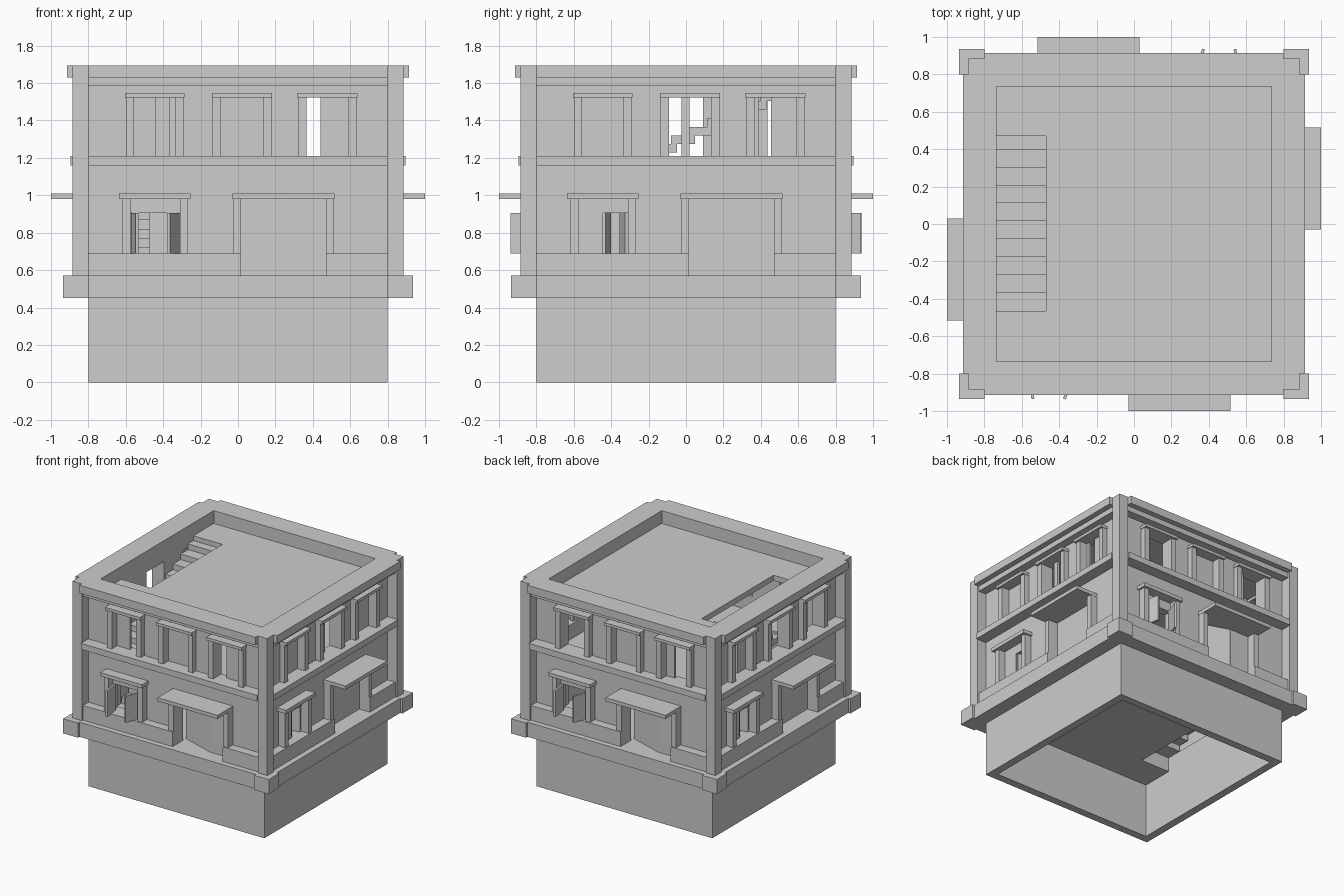
import bpy
from mathutils import Matrix, Vector
from math import pi, atan2

cube = bpy.data.objects.get("Cube")
if cube:
    bpy.data.objects.remove(cube, do_unlink=True)

GREY = (0.61, 0.61, 0.61, 1)
stone = bpy.data.materials.new("plain_grey")
stone.use_nodes = True
stone.diffuse_color = GREY
stone.node_tree.nodes["Principled BSDF"].inputs["Base Color"].default_value = GREY

SIDES = ["front", "left", "back", "right"]     # quarter turns about z
BOX_FACES = [(3, 2, 1, 0), (4, 5, 6, 7), (0, 1, 5, 4), (1, 2, 6, 5), (2, 3, 7, 6), (3, 0, 4, 7)]


def make(name, verts, faces):
    mesh = bpy.data.meshes.new(name)
    mesh.from_pydata(verts, [], faces)
    mesh.materials.append(stone)
    obj = bpy.data.objects.new(name, mesh)
    bpy.context.collection.objects.link(obj)
    return obj


def rect(r, z):
    x0, y0, x1, y1 = r
    return [(x0, y0, z), (x1, y0, z), (x1, y1, z), (x0, y1, z)]


def boxes(name, parts, turn=0):
    """Boxes (u0, u1, d0, d1, z0, z1): u along the side, d outward."""
    verts, faces = [], []
    spin = Matrix.Rotation(turn * pi / 2, 3, "Z")
    for u0, u1, d0, d1, z0, z1 in parts:
        n = len(verts)
        corners = rect((u0, -d1, u1, -d0), z0) + rect((u0, -d1, u1, -d0), z1)
        verts += [spin @ Vector(c) for c in corners]
        faces += [[n + i for i in f] for f in BOX_FACES]
    return make(name, verts, faces)


def swing_leaf(name, turn, hinge, tip, z0, z1):
    """Thin leaf from hinge to tip, both given as (along, outward)."""
    run = Vector((tip[0] - hinge[0], hinge[1] - tip[1]))
    leaf = boxes(name, [(0, run.length, -0.008, 0.008, z0, z1)])
    leaf.matrix_world = (Matrix.Rotation(turn * pi / 2, 4, "Z")
                         @ Matrix.Translation((hinge[0], -hinge[1], 0))
                         @ Matrix.Rotation(atan2(run.y, run.x), 4, "Z"))


def ring(name, outer, inner, z0, z1):
    """Rectangular slab with a rectangular hole."""
    verts = rect(outer, z0) + rect(outer, z1) + rect(inner, z0) + rect(inner, z1)
    faces = []
    for i in range(4):
        j = (i + 1) % 4
        faces += [(i, j, j + 4, i + 4), (j + 8, i + 8, i + 12, j + 12),
                  (i + 4, j + 4, j + 12, i + 12), (j, i, i + 8, j + 8)]
    return make(name, verts, faces)


def square(h):
    return (-h, -h, h, h)


# Opening spans along each side; the side walls have a half-width low window
UPPER = [(-0.555, -0.335), (-0.09, 0.135), (0.365, 0.59)]
DOOR = (0.015, 0.47)
WINDOW = (-0.575, -0.31)
HALF_WINDOW = (-0.445, -0.31)
LOW, HIGH, DOOR_Z = (0.69, 0.905), (1.21, 1.523), (0.57, 0.98)

# Outer walls with all openings cut through
walls = ring("outer_walls", square(0.8), square(0.735), 0, 1.695)
for turn, side in enumerate(SIDES):
    low_span = HALF_WINDOW if turn % 2 else WINDOW
    cuts = [(a, b, 0.7, 0.83, *HIGH) for a, b in UPPER]
    cuts += [(*DOOR, 0.7, 0.83, *DOOR_Z), (*low_span, 0.7, 0.83, *LOW)]
    cutter = boxes("opening_cutter", cuts, turn)
    cutter.hide_render = True
    mod = walls.modifiers.new("openings", "BOOLEAN")
    mod.operation = "DIFFERENCE"
    mod.solver = "EXACT"
    mod.object = cutter
    bpy.context.view_layer.objects.active = walls
    bpy.ops.object.modifier_apply(modifier=mod.name)
    bpy.data.objects.remove(cutter, do_unlink=True)

# Floors, all with the same stairwell
WELL = (-0.735, -0.465, -0.47, 0.47)
ring("ground_floor_plinth", square(0.915), WELL, 0.45, 0.57)
ring("upper_floor", square(0.737), WELL, 1.04, 1.09)
ring("roof_deck", square(0.737), WELL, 1.545, 1.59)

# Stairs made of overlapping treads
for name, base, rise in [("lower_stairs", 0.57, 0.05), ("upper_stairs", 1.09, 0.046)]:
    treads = []
    for i in range(10):
        y = -0.465 + i * 0.096
        top = base + (i + 1) * rise
        treads.append((-0.735, -0.47, -min(y + 0.13, 0.47), -y, top - rise, top))
    boxes(name, treads)

# Closed upper leaves on each side
CLOSED = {
    "front": [(-0.555, -0.44), UPPER[1], (0.44, 0.59)],
    "left": [UPPER[0], (-0.025, 0.02), (0.365, 0.39), (0.455, 0.59)],
    "back": [UPPER[1], (0.365, 0.44)],
    "right": [(-0.435, -0.335), (0.365, 0.47)],
}

for turn, side in enumerate(SIDES):
    # Corner posts and plinth blocks
    boxes(side + "_corner_post", [(0.8, 0.885, 0.8, 0.885, 0.57, 1.695)], turn)
    boxes(side + "_corner_plinth", [(0.8, 0.935, 0.8, 0.935, 0.45, 0.57)], turn)

    # Horizontal mouldings and the low skirting wall
    boxes(side + "_cornice", [(-0.8, 0.8, 0.8, 0.915, 1.63, 1.695)], turn)
    boxes(side + "_cornice_step", [(-0.8, 0.8, 0.8, 0.87, 1.587, 1.63)], turn)
    boxes(side + "_storey_band", [(-0.8, 0.8, 0.8, 0.895, 1.16, 1.21)], turn)
    boxes(side + "_skirting", [(-0.8, DOOR[0], 0.8, 0.87, 0.57, 0.69),
                               (DOOR[1], 0.8, 0.8, 0.87, 0.57, 0.69)], turn)

    # Jambs and lintels
    jambs, lintels = [], []
    for a, b in UPPER:
        jambs += [(a - 0.045, a, 0.8, 0.845, *HIGH), (b, b + 0.045, 0.8, 0.845, *HIGH)]
        lintels.append((a - 0.05, b + 0.048, 0.8, 0.865, HIGH[1], 1.547))
    for a, b in (WINDOW, DOOR):
        jambs += [(a - 0.043, a, 0.8, 0.86, 0.69, 0.98), (b, b + 0.043, 0.8, 0.86, 0.69, 0.98)]
    lintels.append((WINDOW[0] - 0.06, WINDOW[1] + 0.055, 0.8, 0.882, 0.98, 1.01))
    boxes(side + "_jambs", jambs, turn)
    boxes(side + "_lintels", lintels, turn)
    boxes(side + "_door_canopy", [(-0.03, 0.515, 0.8, 1.0, 0.98, 1.01)], turn)

    # Closed window and door leaves
    leaves = [(a, b, 0.755, 0.775, *HIGH) for a, b in CLOSED[side]]
    if turn % 2:
        leaves.append((*DOOR, 0.755, 0.775, *DOOR_Z))
    else:
        leaves.append((0.295, DOOR[1], 0.77, 0.79, *DOOR_Z))
    boxes(side + "_closed_leaves", leaves, turn)

    # Side shutters swung inward; front and back swung outward with the door ajar
    if turn % 2:
        swing_leaf(side + "_outer_shutter", turn, (-0.437, 0.79), (-0.41, 0.66), *LOW)
        swing_leaf(side + "_inner_shutter", turn, (-0.318, 0.79), (-0.348, 0.66), *LOW)
    else:
        swing_leaf(side + "_ajar_door", turn, (0.297, 0.78), (0.018, 0.69), *DOOR_Z)
        swing_leaf(side + "_outer_shutter", turn, (WINDOW[0] + 0.012, 0.795), (-0.54, 0.935), *LOW)
        swing_leaf(side + "_inner_shutter", turn, (WINDOW[1] - 0.01, 0.795), (-0.372, 0.935), *LOW)
